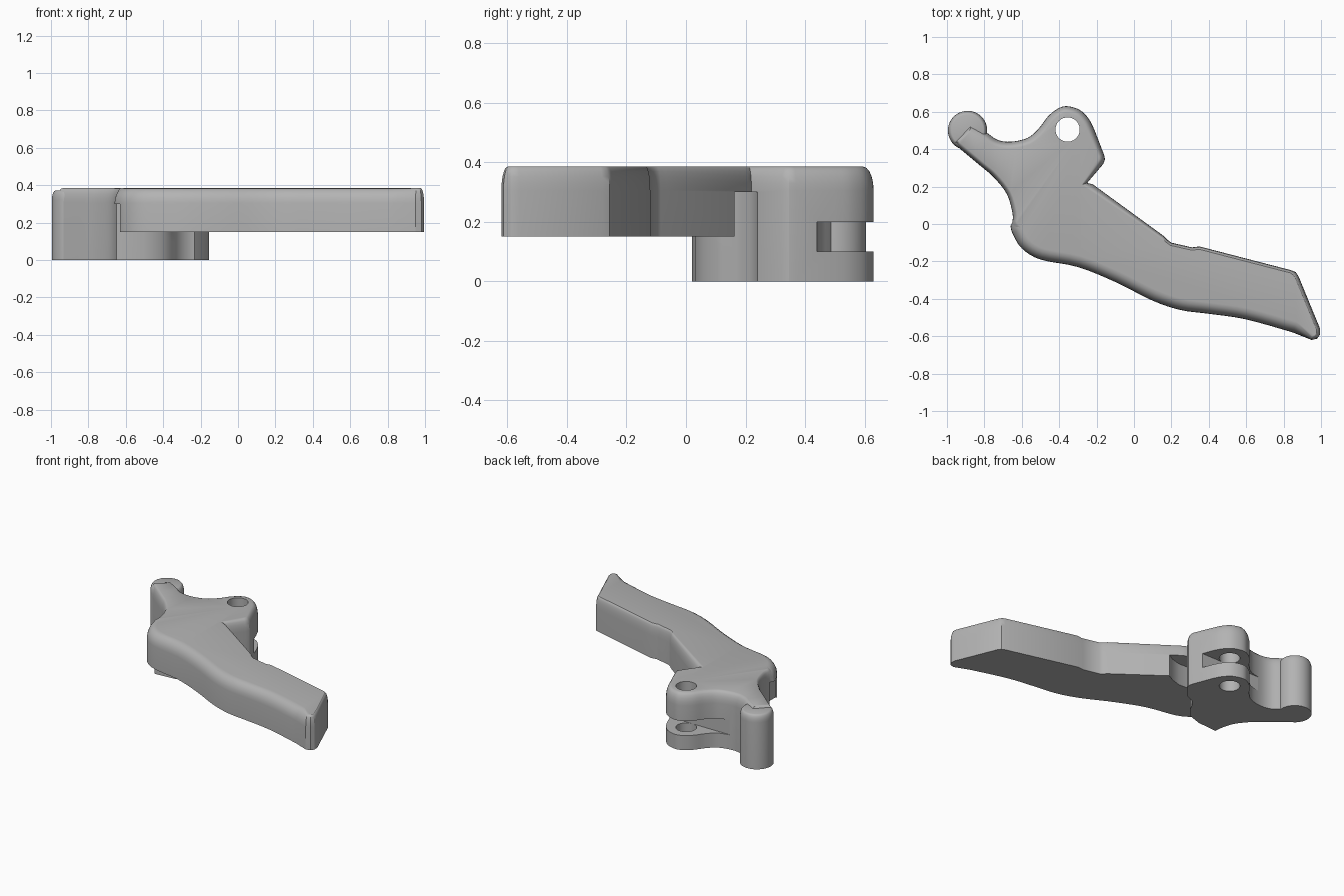
import bpy, bmesh, math
from mathutils import Vector

TOP = 0.385
PIVOT = Vector((-0.355, 0.505))

old = bpy.data.objects.get("Cube")
if old:
    bpy.data.objects.remove(old, do_unlink=True)

grey = bpy.data.materials.new("plain_grey")
grey.use_nodes = True
grey.diffuse_color = (0.45, 0.45, 0.45, 1)
grey.node_tree.nodes["Principled BSDF"].inputs["Base Color"].default_value = grey.diffuse_color


def smooth_run(points, steps=4):
    """Round a run of points with a Catmull-Rom curve."""
    pts = [Vector(p) for p in points]
    pts = [pts[0]] + pts + [pts[-1]]
    result = []
    for a, b, c, d in zip(pts, pts[1:], pts[2:], pts[3:]):
        for i in range(steps):
            t = i / steps
            result.append(0.5 * (2 * b + (c - a) * t + (2 * a - 5 * b + 4 * c - d) * t * t
                                 + (3 * b - a - 3 * c + d) * t ** 3))
    return result + [pts[-1]]


def circle(center, radius, count=40):
    """Clockwise circle, matching the direction of the body outline."""
    return [Vector((center[0] + radius * math.cos(-math.tau * i / count),
                    center[1] + radius * math.sin(-math.tau * i / count))) for i in range(count)]


def inward(points, i):
    """Mitred inward direction at one point of a clockwise outline."""
    before = (points[i] - points[i - 1]).normalized()
    after = (points[(i + 1) % len(points)] - points[i]).normalized()
    total = Vector((before.y + after.y, -before.x - after.x))
    return total / max(1.0, total.length_squared / 2)


def prism(name, points, low, high, widths=None, height=0.08, segments=5):
    """Extrude an outline; widths rounds the upper rim by that much at each point."""
    points = [Vector(p) for p in points]
    bm = bmesh.new()
    levels = [(0, low), (0, high)]
    if widths:
        angles = [math.pi / 2 * i / segments for i in range(segments + 1)]
        levels = [(0, low)] + [(1 - math.cos(a), high - height * (1 - math.sin(a))) for a in angles]
    else:
        widths = [0] * len(points)
    normals = [inward(points, i) for i in range(len(points))]
    rings = []
    for inset, z in levels:
        rings.append([bm.verts.new((*(p + n * w * inset), z))
                      for p, n, w in zip(points, normals, widths)])
    count = len(points)
    for lower, upper in zip(rings, rings[1:]):
        for i in range(count):
            j = (i + 1) % count
            bm.faces.new((lower[i], lower[j], upper[j], upper[i]))
    bm.faces.new(rings[0])
    bm.faces.new(rings[-1])
    bmesh.ops.recalc_face_normals(bm, faces=bm.faces)
    mesh = bpy.data.meshes.new(name)
    bm.to_mesh(mesh)
    bm.free()
    mesh.materials.append(grey)
    obj = bpy.data.objects.new(name, mesh)
    bpy.context.collection.objects.link(obj)
    return obj


def activate(obj):
    bpy.ops.object.select_all(action='DESELECT')
    obj.select_set(True)
    bpy.context.view_layer.objects.active = obj


def cut(target, cutter):
    cutter.hide_render = True
    mod = target.modifiers.new("cut", 'BOOLEAN')
    mod.operation, mod.solver, mod.object = 'DIFFERENCE', 'EXACT', cutter
    activate(target)
    bpy.ops.object.modifier_apply(modifier=mod.name)
    bpy.data.objects.remove(cutter, do_unlink=True)


# Outline runs, clockwise from the neck: rim width, curved or straight, points
neck_and_lug = [(-.88, .54), (-.79, .49), (-.73, .45), (-.66, .44), (-.57, .46), (-.51, .51),
                (-.46, .575), (-.41, .615), (-.36, .63), (-.29, .61), (-.24, .56), (-.21, .5)]
lug_corner = [(-.16, .37), (-.155, .345), (-.165, .32), (-.25, .22), (-.22, .212)]
back_edge = [(.16, -.065), (.18, -.085), (.2, -.1), (.31, -.125), (.35, -.12), (.84, -.247)]
tip = [(.865, -.257), (.88, -.28), (.995, -.56), (.995, -.59), (.98, -.613), (.95, -.62)]
front_edge = [(.85, -.58), (.6, -.51), (.4, -.48), (.25, -.46), (.1, -.41), (-.1, -.31),
              (-.3, -.23), (-.5, -.19), (-.6, -.13), (-.65, -.05), (-.66, -.01)]
heel_edge = [(-.65, .01), (-.65, .06), (-.68, .16), (-.75, .25), (-.82, .31), (-.97, .435)]

outline, rims = [], []
for rim, curved, run in ((.035, True, neck_and_lug), (.03, False, lug_corner),
                         (.015, False, back_edge), (.02, False, tip),
                         (.06, True, front_edge), (.025, True, heel_edge)):
    pts = smooth_run(run) if curved else [Vector(p) for p in run]
    outline += pts
    rims += [rim] * len(pts)

body = prism("lever_body", outline, 0, TOP, rims)

# Raise the underside of the handle in front of the pivot block wall
wall = [(-.235, .24), (-.29, .215), (-.33, .17), (-.355, .12), (-.41, .06), (-.5, .03), (-.62, .02)]
cut(body, prism("handle_cutter", [(1.2, .24)] + wall + [(-.8, .02), (-.8, -1), (1.2, -1)], -1, .15))

# Clearance pocket between the handle and the block
pocket = [(-.05, .24)] + wall[:4] + [(-.27, .115), (-.2, .135), (-.14, .17)]
cut(body, prism("pocket_cutter", pocket, .1, .3))

# Small step under the heel
heel = [(-.8, .02), (-.62, .02), (-.62, -.09), (-.8, -.09)]
cut(body, prism("heel_cutter", heel, .1, .3))

# Slot and pin hole through the lug
slot = [(-.64, .9), (.1, .9), (.1, .44), (-.64, .44)]
cut(body, prism("slot_cutter", slot, .1, .2))
cut(body, prism("hole_cutter", circle(PIVOT, .065), -1, 1))

# Round post at the end of the neck
post_points = circle((-.89, .5), .105, 48)
post = prism("end_post", post_points, 0, .372, [.02] * len(post_points), .05)

for part in (body, post):
    activate(part)
    bpy.ops.object.shade_smooth_by_angle(angle=math.radians(32))
